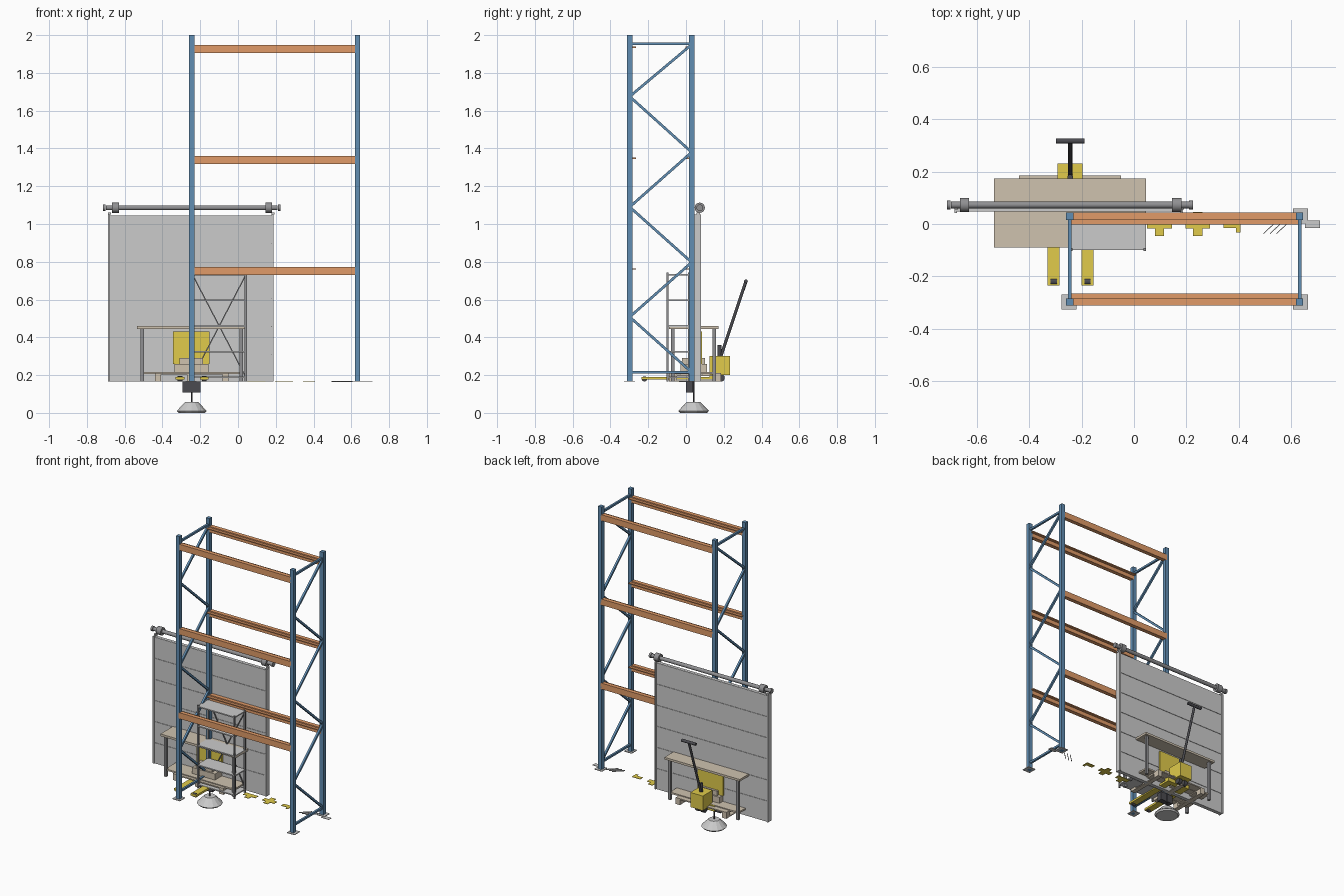
import bpy, bmesh, math
from mathutils import Vector, Matrix

if "Cube" in bpy.data.objects:
    bpy.data.objects.remove(bpy.data.objects["Cube"])

F = 0.165  # floor level of the kit


def mat(name, r, g, b):
    m = bpy.data.materials.new(name)
    m.diffuse_color = (r, g, b, 1)
    m.use_nodes = True
    m.node_tree.nodes["Principled BSDF"].inputs["Base Color"].default_value = m.diffuse_color
    return m


BLUE = mat("blue", 0.12, 0.27, 0.45)
ORANGE = mat("orange", 0.75, 0.33, 0.14)
YELLOW = mat("yellow", 0.75, 0.60, 0.07)
WOOD = mat("wood", 0.62, 0.54, 0.43)
STEEL = mat("steel", 0.28, 0.28, 0.29)
DARK = mat("dark", 0.07, 0.07, 0.08)


class Part:
    """Collects simple solids in one mesh object."""

    def __init__(self, name, material=None):
        self.name, self.material, self.bm = name, material, bmesh.new()

    def box(self, x0, x1, y0, y1, z0, z1):
        m = Matrix.Translation(((x0 + x1) / 2, (y0 + y1) / 2, (z0 + z1) / 2))
        m = m @ Matrix.Diagonal((x1 - x0, y1 - y0, z1 - z0, 1))
        bmesh.ops.create_cube(self.bm, size=1, matrix=m)
        return self

    def post(self, x, y, w, z0, z1):
        return self.box(x - w / 2, x + w / 2, y - w / 2, y + w / 2, z0, z1)

    def bar(self, a, b, w, t=None):
        a, b = Vector(a), Vector(b)
        d = b - a
        m = Matrix.Translation((a + b) / 2) @ d.to_track_quat('Z', 'Y').to_matrix().to_4x4()
        bmesh.ops.create_cube(self.bm, size=1, matrix=m @ Matrix.Diagonal((w, t or w, d.length, 1)))
        return self

    def rod(self, a, b, r, r2=None, n=16):
        a, b = Vector(a), Vector(b)
        d = b - a
        m = Matrix.Translation((a + b) / 2) @ d.to_track_quat('Z', 'Y').to_matrix().to_4x4()
        bmesh.ops.create_cone(self.bm, cap_ends=True, segments=n, radius1=r,
                              radius2=r if r2 is None else r2, depth=d.length, matrix=m)
        return self

    def done(self, smooth=False):
        me = bpy.data.meshes.new(self.name)
        self.bm.to_mesh(me)
        self.bm.free()
        ob = bpy.data.objects.new(self.name, me)
        bpy.context.collection.objects.link(ob)
        if self.material:
            me.materials.append(self.material)
        if smooth:
            bpy.context.view_layer.objects.active = ob
            ob.select_set(True)
            bpy.ops.object.shade_smooth_by_angle(angle=math.radians(35))
            ob.select_set(False)
        return ob


# Pallet rack: two upright frames with zigzag bracing
YF, YB = -0.298, 0.03
for side, x in (("left", -0.245), ("right", 0.633)):
    frame = Part(side + "_rack_frame", BLUE)
    plates = Part(side + "_rack_base_plates")
    for y in (YF, YB):
        frame.post(x, y, 0.028, F, 2.0)
        plates.post(x + (0.003 if x > 0 else -0.003), y, 0.058, F, F + 0.005)
    for z in (0.215, 1.955):
        frame.bar((x, YF, z), (x, YB, z), 0.014)
    zs = [0.215, 0.508, 0.797, 1.09, 1.38, 1.675, 1.95]
    for i in range(6):
        ya, yb = (YB, YF) if i % 2 == 0 else (YF, YB)
        frame.bar((x, ya, zs[i]), (x, yb, zs[i + 1]), 0.014)
    frame.done()
    plates.done()

# Stepped beams, ledges facing inwards
for i, z in enumerate((0.752, 1.338, 1.926)):
    for name, y, s in (("front", YF, 1), ("back", YB, -1)):
        p = Part(f"{name}_beam_{i + 1}", ORANGE)
        p.box(-0.24, 0.628, y - 0.014, y + 0.014, z - 0.021, z + 0.021)
        ys = sorted((y + s * 0.014, y + s * 0.032))
        p.box(-0.24, 0.628, ys[0], ys[1], z + 0.006, z + 0.013)
        p.done()

# Sectional door with tracks, roller tube and end bearings
door = Part("door_panels")
door.box(-0.68, 0.182, 0.05, 0.07, F, 1.045)
for i in range(6):
    z = F + i * 0.147
    door.box(-0.676, 0.178, 0.047, 0.073, z, z + 0.144)
door.done()
tracks = Part("door_tracks")
for x in (-0.687, 0.178):
    tracks.box(x, x + 0.01, 0.042, 0.08, F, 1.05)
    tracks.box(x, x + 0.014, 0.055, 0.075, 1.05, 1.062)
tracks.done()
tube = Part("door_roller", STEEL)
tube.rod((-0.70, 0.073, 1.086), (0.21, 0.073, 1.086), 0.013, n=20)
for x in (-0.648, 0.163):
    tube.rod((x - 0.018, 0.073, 1.086), (x + 0.018, 0.073, 1.086), 0.027, n=20)
for x in (-0.708, 0.218):
    tube.rod((x - 0.007, 0.073, 1.086), (x + 0.007, 0.073, 1.086), 0.017, n=20)
tube.done(True)

# Workbench
top = Part("workbench_top", WOOD).box(-0.535, 0.045, -0.09, 0.173, 0.445, 0.46)
top.done()
Part("workbench_lower_shelf", WOOD).box(-0.51, 0.02, -0.07, 0.15, 0.205, 0.216).done()
legs = Part("workbench_frame", STEEL)
for x in (-0.507, 0.018):
    for y in (-0.07, 0.15):
        legs.post(x, y, 0.018, F, 0.445)
legs.done()

# Open shelving with rear cross braces
shelf = Part("shelves")
for i in range(5):
    z = 0.188 + i * 0.136
    shelf.box(-0.245, 0.045, -0.1, 0.02, z - 0.004, z + 0.004)
shelf.done()
posts = Part("shelf_posts", STEEL)
for x in (-0.24, 0.041):
    for y in (-0.097, 0.017):
        posts.post(x, y, 0.011, F, 0.742)
posts.bar((-0.24, 0.022, 0.73), (0.041, 0.022, 0.19), 0.006)
posts.bar((0.041, 0.022, 0.73), (-0.24, 0.022, 0.19), 0.006)
posts.done()

# Wooden pallet
pallet = Part("pallet", WOOD)
for i in range(5):
    y = -0.09 + i * 0.058
    pallet.box(-0.44, -0.05, y, y + 0.043, 0.202, 0.21)
for x in (-0.44, -0.27, -0.082):
    pallet.box(x, x + 0.032, -0.09, 0.185, 0.195, 0.202)
    pallet.box(x, x + 0.032, -0.09, 0.185, F, 0.171)
    for y in (-0.09, 0.026, 0.142):
        pallet.box(x, x + 0.032, y, y + 0.043, 0.171, 0.195)
pallet.done()

# Cartons and the yellow storage bin standing through the door plane
cart = Part("cartons", WOOD)
cart.box(-0.335, -0.157, -0.03, 0.11, 0.216, 0.258)
cart.box(-0.31, -0.185, -0.02, 0.10, 0.258, 0.29)
cart.done()
Part("yellow_panel", YELLOW).box(-0.343, -0.15, 0.034, 0.085, 0.26, 0.43).done()

# Pallet jack: forks, wheels, body, tiller
jack = Part("pallet_jack_forks", YELLOW)
for x in (-0.307, -0.178):
    jack.box(x - 0.023, x + 0.023, -0.235, 0.15, 0.176, 0.19)
jack.box(-0.33, -0.155, 0.125, 0.16, 0.176, 0.215)
jack.done()
Part("pallet_jack_body", YELLOW).box(-0.292, -0.196, 0.125, 0.232, 0.2, 0.302).done()
wheels = Part("pallet_jack_wheels", DARK)
for x in (-0.307, -0.178):
    wheels.rod((x - 0.012, -0.22, 0.18), (x + 0.012, -0.22, 0.18), 0.014)
for x in (-0.268, -0.224):
    wheels.rod((x - 0.012, 0.185, 0.185), (x + 0.012, 0.185, 0.185), 0.02)
wheels.done(True)
tiller = Part("pallet_jack_tiller", DARK)
tiller.rod((-0.244, 0.178, 0.30), (-0.244, 0.178, 0.36), 0.011)
tiller.rod((-0.244, 0.185, 0.30), (-0.244, 0.317, 0.695), 0.008)
tiller.rod((-0.299, 0.317, 0.697), (-0.19, 0.317, 0.697), 0.01)
tiller.done(True)

# Dock bumper and high-bay lamp below floor level
Part("dock_bumper", DARK).box(-0.294, -0.198, 0.0, 0.038, 0.108, F).done()
lamp = Part("lamp_shade")
lamp.rod((-0.245, 0.04, 0.01), (-0.245, 0.04, 0.057), 0.082, 0.036, n=14)
lamp.rod((-0.245, 0.04, 0.0), (-0.245, 0.04, 0.01), 0.072, 0.08, n=14)
lamp.done()
Part("lamp_rod", DARK).rod((-0.245, 0.04, 0.055), (-0.245, 0.04, F), 0.004, n=8).done()

# Floor markings: T, cross, corner, diagonal stripes and a dash
Z0, Z1 = F, F + 0.003
t = Part("floor_mark_tee", YELLOW)
t.box(0.05, 0.145, -0.017, 0.017, Z0, Z1).box(0.08, 0.115, -0.046, -0.017, Z0, Z1).done()
c = Part("floor_mark_cross", YELLOW)
c.box(0.197, 0.29, -0.017, 0.017, Z0, Z1)
for s in (-1, 1):
    y = sorted((s * 0.017, s * 0.046))
    c.box(0.226, 0.261, y[0], y[1], Z0, Z1)
c.done()
k = Part("floor_mark_corner", YELLOW)
k.box(0.343, 0.407, -0.015, 0.015, Z0, Z1).box(0.39, 0.407, -0.033, -0.015, Z0, Z1).done()
st = Part("floor_mark_stripes")
for x in (0.495, 0.52, 0.545):
    st.bar((x, -0.037, Z0 + 0.0015), (x + 0.06, 0.02, Z0 + 0.0015), 0.003, 0.007)
st.done()
Part("floor_mark_dash").box(0.653, 0.711, -0.016, 0.014, Z0, Z1).done()
